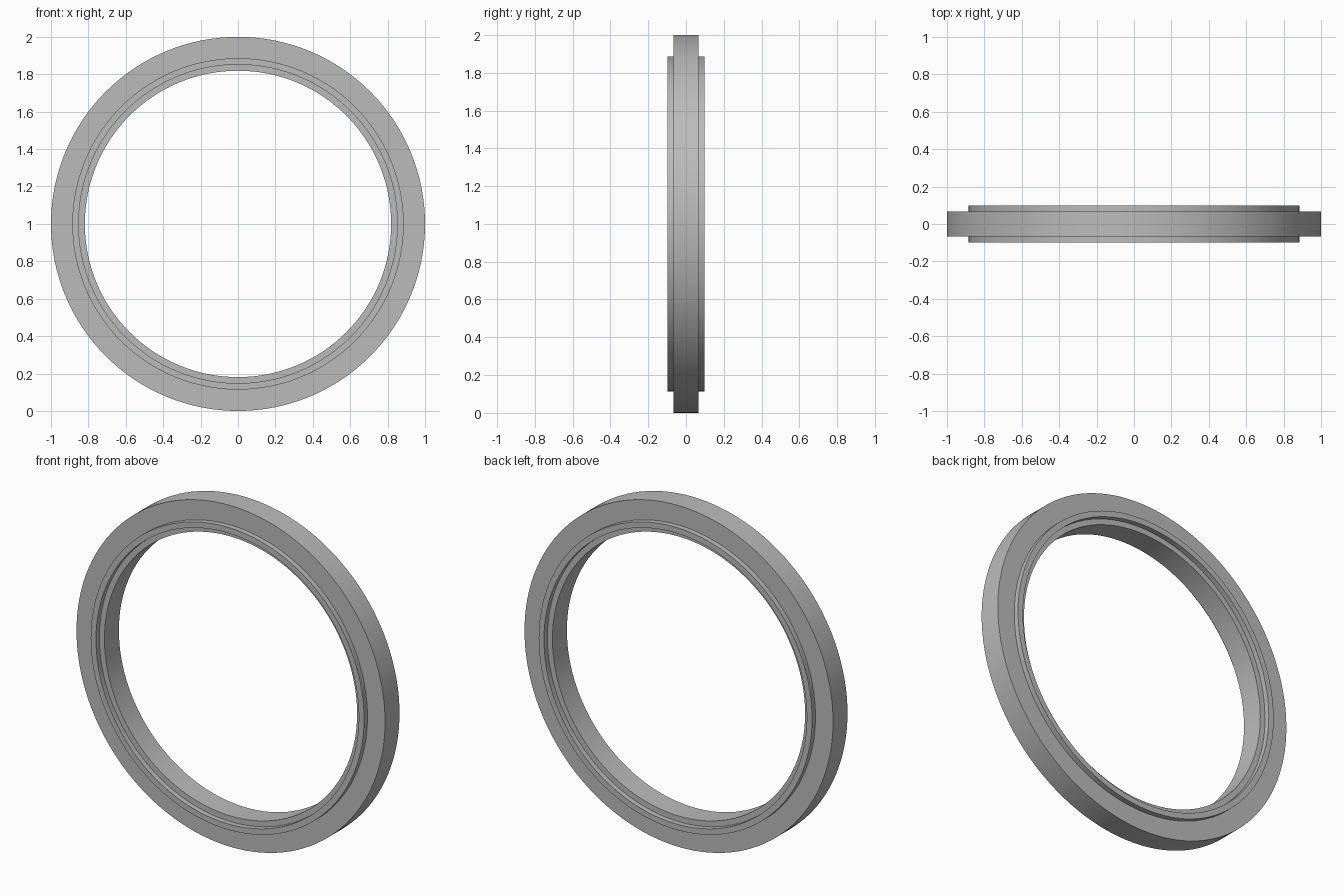
import bpy
import bmesh
from math import cos, sin, tau

if "Cube" in bpy.data.objects:
    bpy.data.objects.remove(bpy.data.objects["Cube"], do_unlink=True)

SEGMENTS = 128
HALF, LIP = 0.067, 0.098           # half depth of the band and of the raised lips
INNER, LIP_IN, LIP_OUT, OUTER = 0.819, 0.852, 0.886, 1.0

# Plain grey finish
grey = bpy.data.materials.new("plain grey")
grey.use_nodes = True
grey.diffuse_color = (0.5, 0.5, 0.5, 1)
grey.node_tree.nodes["Principled BSDF"].inputs["Base Color"].default_value = (0.5, 0.5, 0.5, 1)

# Cross-section (radius, y): front half, mirrored to the back
front = [(OUTER, -HALF), (LIP_OUT, -HALF), (LIP_OUT, -LIP),
         (LIP_IN, -LIP), (LIP_IN, -HALF), (INNER, -HALF)]
profile = front + [(r, -y) for r, y in reversed(front)]

# Sweep the closed cross-section around the y axis
bm = bmesh.new()
rings = []
for i in range(SEGMENTS):
    a = tau * i / SEGMENTS
    rings.append([bm.verts.new((r * cos(a), y, 1 + r * sin(a))) for r, y in profile])
n = len(profile)
for i in range(SEGMENTS):
    here, after = rings[i], rings[(i + 1) % SEGMENTS]
    for j in range(n):
        k = (j + 1) % n
        bm.faces.new((here[j], here[k], after[k], after[j]))
bmesh.ops.recalc_face_normals(bm, faces=bm.faces)

mesh = bpy.data.meshes.new("stepped_ring")
bm.to_mesh(mesh)
bm.free()
mesh.materials.append(grey)
ring = bpy.data.objects.new("stepped_ring", mesh)
bpy.context.collection.objects.link(ring)

# Smooth round walls, crisp steps
bpy.ops.object.select_all(action="DESELECT")
ring.select_set(True)
bpy.context.view_layer.objects.active = ring
bpy.ops.object.shade_smooth_by_angle(angle=0.6)
